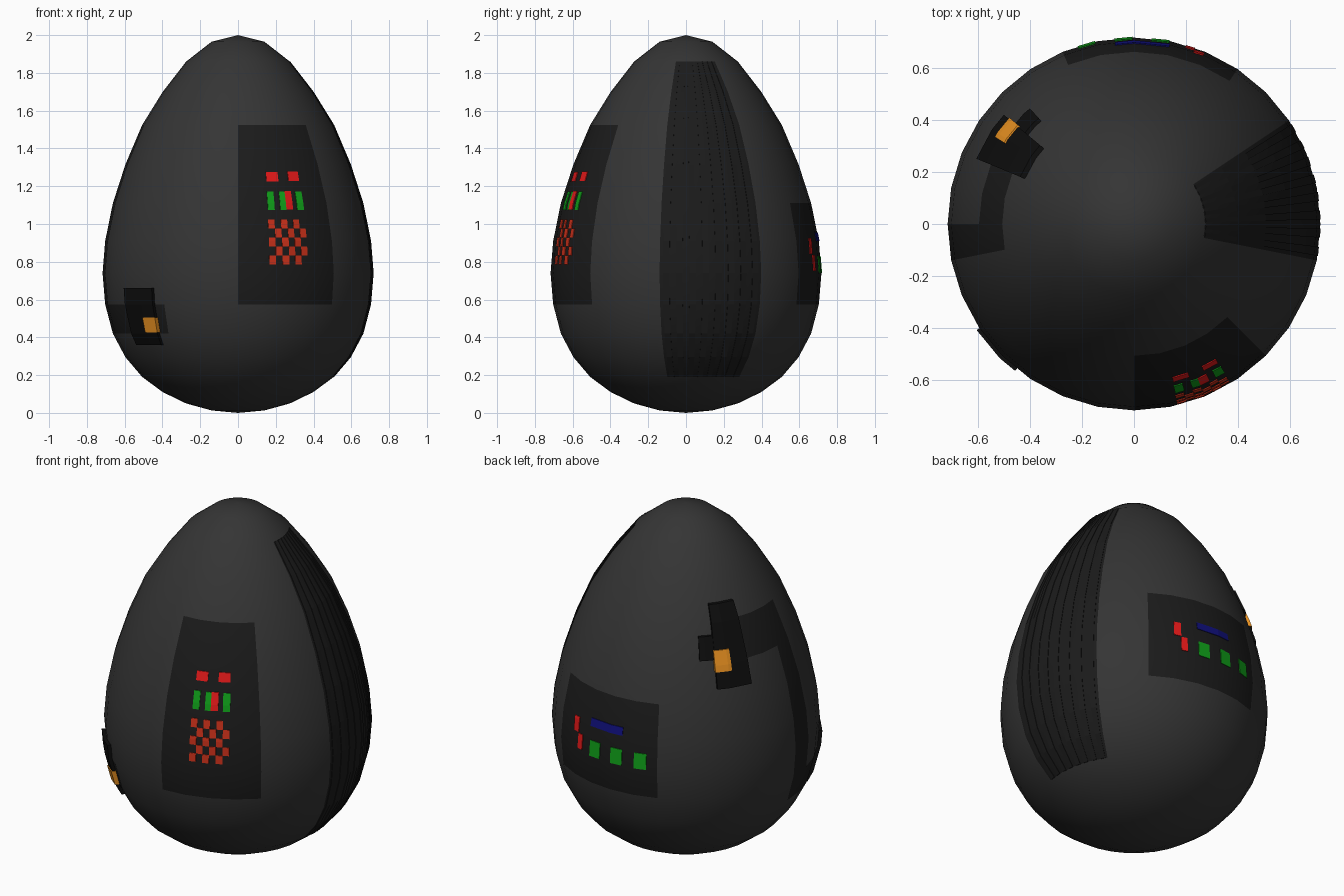
import bpy, bmesh
from math import sin, cos, radians, floor

if "Cube" in bpy.data.objects:
    bpy.data.objects.remove(bpy.data.objects["Cube"])

STEP = 11.25                      # 32 segments, 16 rings
ZS = [2.0, 1.965, 1.86, 1.7, 1.525, 1.315, 1.11, 0.91, 0.74,
      0.575, 0.42, 0.295, 0.19, 0.11, 0.05, 0.013, 0.0]
RS = [0.717 * sin(radians(STEP * k)) for k in range(17)]


def material(name, r, g, b):
    m = bpy.data.materials.new(name)
    m.diffuse_color = (r, g, b, 1)
    m.use_nodes = True
    m.node_tree.nodes["Principled BSDF"].inputs["Base Color"].default_value = m.diffuse_color
    return m


SHELL = material("shell grey", 0.035, 0.035, 0.035)
PANEL = material("panel black", 0.011, 0.011, 0.011)
BLACK = material("box black", 0.004, 0.004, 0.004)
RED = material("red", 0.8, 0.01, 0.01)
RUST = material("rust red", 0.6, 0.03, 0.01)
GREEN = material("green", 0.005, 0.35, 0.01)
BLUE = material("blue", 0.005, 0.005, 0.2)
ORANGE = material("orange", 0.8, 0.28, 0.015)


def surface(az, z, off=0.0):
    """Point on the faceted egg at a compass angle and height, pushed out by off."""
    for k in range(16):
        if ZS[k] >= z >= ZS[k + 1]:
            t = (ZS[k] - z) / (ZS[k] - ZS[k + 1])
            r = RS[k] + (RS[k + 1] - RS[k]) * t
            break
    d = az - STEP * floor(az / STEP)
    r = r * cos(radians(STEP / 2)) / cos(radians(d - STEP / 2)) + off
    return (r * cos(radians(az)), r * sin(radians(az)), z)


def finish(name, bm, mats):
    bmesh.ops.recalc_face_normals(bm, faces=bm.faces)
    me = bpy.data.meshes.new(name)
    bm.to_mesh(me)
    bm.free()
    for m in mats:
        me.materials.append(m)
    ob = bpy.data.objects.new(name, me)
    bpy.context.collection.objects.link(ob)
    return ob


def patches(name, mat, rects, off, depth):
    """Solid pieces that follow the egg; rects are (angle0, angle1, z0, z1)."""
    bm = bmesh.new()
    for a0, a1, z0, z1 in rects:
        n0, n1 = floor(a0 / STEP), floor(a1 / STEP) + 1
        az = sorted({a0, a1} | {k * STEP for k in range(n0, n1 + 1) if a0 < k * STEP < a1})
        zs = sorted({z0, z1} | {z for z in ZS if z0 < z < z1})
        outer = [[bm.verts.new(surface(a, z, off)) for a in az] for z in zs]
        inner = [[bm.verts.new(surface(a, z, off - depth)) for a in az] for z in zs]
        for g in (outer, inner):
            for i in range(len(zs) - 1):
                for j in range(len(az) - 1):
                    bm.faces.new((g[i][j], g[i][j + 1], g[i + 1][j + 1], g[i + 1][j]))

        def rim(g):
            return (g[0] + [row[-1] for row in g[1:]] + g[-1][-2::-1]
                    + [row[0] for row in g[-2:0:-1]])
        o, n = rim(outer), rim(inner)
        for i in range(len(o)):
            k = (i + 1) % len(o)
            bm.faces.new((o[i], o[k], n[k], n[i]))
    return finish(name, bm, [mat])


# Egg shell, with the flush dark panels coloured on its own faces
FLUSH = [(-11.25, 33.75, 0.19, 1.86),     # right panel
         (270, 315, 0.575, 1.525),        # front panel
         (56.25, 112.5, 0.575, 1.11),     # back panel
         (180, 191.25, 0.42, 1.525),      # left strip, vertical
         (146.25, 191.25, 1.315, 1.525),  # left strip, upper arm
         (180, 236.25, 0.42, 0.575)]      # left strip, lower arm
bm = bmesh.new()
rings = [[bm.verts.new(surface(j * STEP, ZS[k])) for j in range(32)] for k in range(1, 16)]
top, bottom = bm.verts.new((0, 0, ZS[0])), bm.verts.new((0, 0, 0))
for j in range(32):
    n = (j + 1) % 32
    bm.faces.new((top, rings[0][j], rings[0][n]))
    bm.faces.new((bottom, rings[-1][n], rings[-1][j]))
    for k in range(14):
        f = bm.faces.new((rings[k][j], rings[k + 1][j], rings[k + 1][n], rings[k][n]))
        a, z = (j + 0.5) * STEP, (ZS[k + 1] + ZS[k + 2]) / 2
        if any(a0 < b < a1 and z0 < z < z1 for a0, a1, z0, z1 in FLUSH for b in (a, a - 360)):
            f.material_index = 1
egg = finish("egg_shell", bm, [SHELL, PANEL])
for p in egg.data.polygons:
    p.use_smooth = True

# Fine ribs on the right panel
patches("right_panel_ribs", PANEL,
        [(-9.84 + 5.625 * i, -7.03 + 5.625 * i, 0.19, 1.86) for i in range(8)], 0.003, 0.006)

# Front panel lights: red pair, green and red bars, checkerboard
F = 270
patches("front_red_lights", RED,
        [(F + 14, F + 20, 1.225, 1.275), (F + 25.4, F + 31.2, 1.228, 1.278),
         (F + 22.4, F + 25.8, 1.077, 1.175)], 0.004, 0.008)
patches("front_green_lights", GREEN,
        [(F + a, F + b, 1.075, 1.173) for a, b in ((13.7, 16.9), (19.6, 22.4), (28, 31.4))],
        0.004, 0.008)
patches("front_checkerboard", RUST,
        [(F + 13.5 + 2.95 * c, F + 13.5 + 2.95 * (c + 1), 0.785 + 0.048 * r, 0.785 + 0.048 * (r + 1))
         for r in range(5) for c in range(6) if (r + c) % 2 == 0], 0.004, 0.008)

# Back panel lights
B = 90
patches("back_red_lights", RED,
        [(B - 22.4, B - 19.1, 0.84, 0.925), (B - 19.1, B - 16.2, 0.75, 0.835)], 0.004, 0.008)
patches("back_blue_bar", BLUE, [(B - 11.3, B + 6, 0.91, 0.955)], 0.004, 0.008)
patches("back_green_lights", GREEN,
        [(B + a, B + a + 5.6, 0.74, 0.83) for a in (-11, 0.5, 12)], 0.004, 0.008)

# Raised boxes at the two ends of the left strip, each with an orange light
patches("upper_box", BLACK, [(140, 157.5, 1.19, 1.61)], 0.02, 0.05)
patches("upper_box_side_block", BLACK, [(132, 140.5, 1.34, 1.46)], 0.015, 0.04)
patches("upper_orange_light", ORANGE, [(139.5, 148, 1.28, 1.39)], 0.026, 0.03)
patches("lower_box", BLACK, [(214, 231, 0.36, 0.66)], 0.02, 0.05)
patches("lower_orange_light", ORANGE, [(224.5, 231.5, 0.425, 0.505)], 0.026, 0.03)
